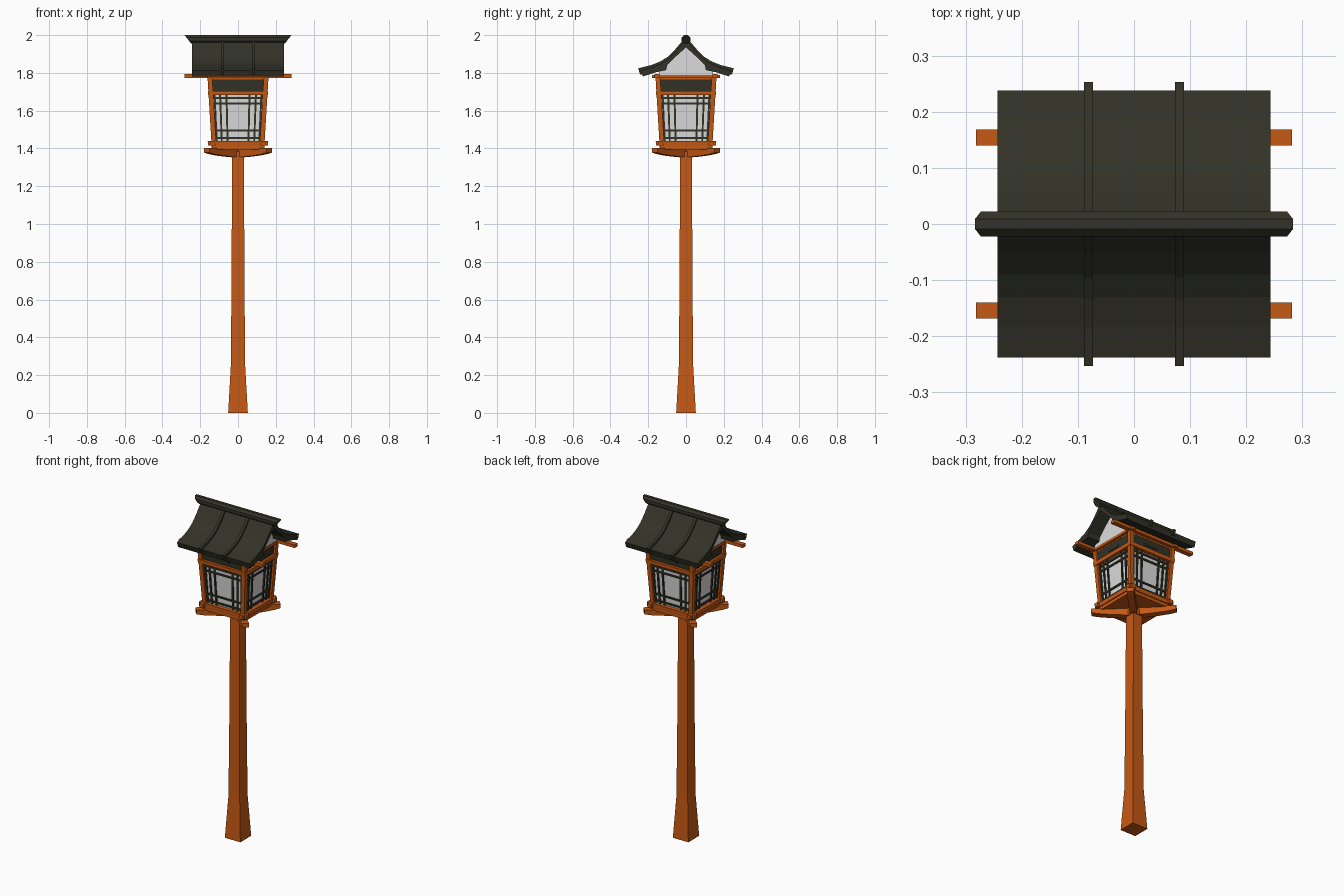
import bpy, bmesh, math
from mathutils import Matrix, Vector

if "Cube" in bpy.data.objects:
    bpy.data.objects.remove(bpy.data.objects["Cube"])


def material(name, rgb):
    m = bpy.data.materials.new(name)
    m.diffuse_color = (*rgb, 1)
    m.use_nodes = True
    m.node_tree.nodes["Principled BSDF"].inputs["Base Color"].default_value = m.diffuse_color
    return m


ORANGE = material("vermilion_wood", (0.56, 0.1, 0.007))
DARK = material("dark_olive", (0.032, 0.032, 0.021))
PAPER = material("pale_paper", (0.72, 0.72, 0.72))


def finish(name, bm, mat):
    bmesh.ops.recalc_face_normals(bm, faces=bm.faces)
    me = bpy.data.meshes.new(name)
    bm.to_mesh(me)
    bm.free()
    me.materials.append(mat)
    ob = bpy.data.objects.new(name, me)
    bpy.context.collection.objects.link(ob)
    return ob


def loft(bm, rings):
    """Skin equal-length rings of points and cap both ends."""
    vs = [[bm.verts.new(p) for p in r] for r in rings]
    n = len(vs[0])
    for a, b in zip(vs, vs[1:]):
        for i in range(n):
            bm.faces.new((a[i], a[(i + 1) % n], b[(i + 1) % n], b[i]))
    bm.faces.new(vs[0])
    bm.faces.new(vs[-1])


def square(cx, cy, h, z):
    return [(cx - h, cy - h, z), (cx + h, cy - h, z), (cx + h, cy + h, z), (cx - h, cy + h, z)]


def box(name, lo, hi, mat):
    bm = bmesh.new()
    loft(bm, [[(x, lo[1], lo[2]), (x, hi[1], lo[2]), (x, hi[1], hi[2]), (x, lo[1], hi[2])]
              for x in (lo[0], hi[0])])
    return finish(name, bm, mat)


def extrude_x(name, pts, x0, x1, mat):
    bm = bmesh.new()
    loft(bm, [[(x, y, z) for y, z in pts] for x in (x0, x1)])
    return finish(name, bm, mat)


def mirrored(half):
    """Complete a y >= 0 chain by its reflection."""
    return half + [(-y, z) for y, z in reversed(half) if y > 0]


# Lantern body flares outward with height
def half_width(z):
    return 0.14 + (z - 1.42) * 0.06


def wall_slabs(name, rects, inset, depth, mat):
    """Leaning slabs (x0, x1, z0, z1) repeated on all four walls."""
    bm = bmesh.new()
    for k in range(4):
        rot = Matrix.Rotation(k * math.pi / 2, 3, 'Z')
        for x0, x1, z0, z1 in rects:
            rings = []
            for z in (z0, z1):
                s, y = half_width(z) / 0.148, -half_width(z) + inset
                rings.append([rot @ Vector(p) for p in (
                    (x0 * s, y, z), (x1 * s, y, z), (x1 * s, y + depth, z), (x0 * s, y + depth, z))])
            loft(bm, rings)
    return finish(name, bm, mat)


# Pole with flared foot and collar
bm = bmesh.new()
loft(bm, [square(0, 0, h, z) for z, h in ((0, 0.052), (0.25, 0.038), (0.6, 0.035), (1.38, 0.031))])
finish("pole", bm, ORANGE)
box("pole_collar", (-0.036, -0.036, 1.352), (0.036, 0.036, 1.385), ORANGE)

# Boat-shaped diagonal support arms
arm = [(0, 1.352), (0.06, 1.355), (0.14, 1.362), (0.2, 1.37), (0.235, 1.378), (0.235, 1.402)]
for i, ang in enumerate((45, 135)):
    ob = extrude_x(f"support_arm_{i + 1}", mirrored(arm), -0.02, 0.02, ORANGE)
    ob.data.transform(Matrix.Rotation(math.radians(ang), 4, 'Z'))

# Floor and ceiling
box("floor_plate", (-0.14, -0.14, 1.395), (0.14, 0.14, 1.42), ORANGE)
box("ceiling_plate", (-0.15, -0.15, 1.765), (0.15, 0.15, 1.782), ORANGE)

# Leaning corner posts
bm = bmesh.new()
for sx in (-1, 1):
    for sy in (-1, 1):
        loft(bm, [square(sx * (half_width(z) - 0.0125), sy * (half_width(z) - 0.0125), 0.0125, z)
                  for z in (1.41, 1.78)])
finish("corner_posts", bm, ORANGE)

# Rails, paper windows and upper panels
wall_slabs("bottom_rails", [(-0.168, 0.168, 1.415, 1.44)], -0.006, 0.026, ORANGE)
wall_slabs("top_rails", [(-0.15, 0.15, 1.682, 1.705)], -0.003, 0.024, ORANGE)
wall_slabs("paper_windows", [(-0.126, 0.126, 1.435, 1.69)], 0.018, 0.006, PAPER)
wall_slabs("upper_panels", [(-0.126, 0.126, 1.7, 1.778)], 0.012, 0.01, DARK)
wall_slabs("panel_slots", [(-0.04, 0.04, 1.725, 1.737)], 0.008, 0.006, DARK)

# Window lattice
bars = [(x - 0.005, x + 0.005, 1.44, 1.685) for x in (-0.118, -0.09, -0.058, 0.058, 0.09, 0.118)]
bars += [(-0.122, 0.122, z - 0.005, z + 0.005) for z in (1.455, 1.495, 1.638, 1.668)]
wall_slabs("window_lattice", bars, 0.011, 0.008, DARK)

# Roof beams
for s, side in ((-1, "front"), (1, "back")):
    box(f"{side}_roof_beam", (-0.282, s * 0.154 - 0.014, 1.774), (0.282, s * 0.154 + 0.014, 1.793), ORANGE)
for s, side in ((-1, "left"), (1, "right")):
    box(f"{side}_cross_beam", (s * 0.152 - 0.013, -0.18, 1.772), (s * 0.152 + 0.013, 0.18, 1.788), ORANGE)

# White gables
gable = [(0, 1.95), (0.05, 1.9), (0.1, 1.85), (0.14, 1.825), (0.145, 1.785)]
for s, side in ((-1, "left"), (1, "right")):
    extrude_x(f"{side}_gable", mirrored(gable), s * 0.15, s * 0.162, PAPER)

# Curved roof shell with thicker eaves
outer = [(0, 1.978), (0.02, 1.955), (0.05, 1.918), (0.09, 1.877), (0.13, 1.85), (0.18, 1.83), (0.238, 1.813)]
inner = [(0.228, 1.781), (0.16, 1.803), (0.105, 1.815), (0.1, 1.84), (0.05, 1.89), (0, 1.935)]
right = outer + inner
roof = right + [(-y, z) for y, z in reversed(right[1:-1])]
extrude_x("roof", roof, -0.243, 0.243, DARK)

# Raised roof ribs
rib_top = [(0, 1.985), (0.022, 1.966), (0.055, 1.927), (0.095, 1.886), (0.135, 1.861), (0.185, 1.841), (0.253, 1.824)]
rib_low = [(0.243, 1.79), (0.225, 1.795), (0.18, 1.815), (0.13, 1.835), (0.09, 1.86), (0.05, 1.9), (0, 1.95)]
right = rib_top + rib_low
rib = right + [(-y, z) for y, z in reversed(right[1:-1])]
for s, side in ((-1, "left"), (1, "right")):
    extrude_x(f"{side}_roof_rib", rib, s * 0.081 - 0.008, s * 0.081 + 0.008, DARK)

# Octagonal ridge bar with slanted ends
r = 0.0225 / math.cos(math.pi / 8)
octagon = [(r * math.cos((i + 0.5) * math.pi / 4), 1.9775 + r * math.sin((i + 0.5) * math.pi / 4)) for i in range(8)]
bm = bmesh.new()
loft(bm, [[(s * (0.248 + 0.035 * (z - 1.955) / 0.045), y, z) for y, z in octagon] for s in (-1, 1)])
finish("ridge_bar", bm, DARK)
